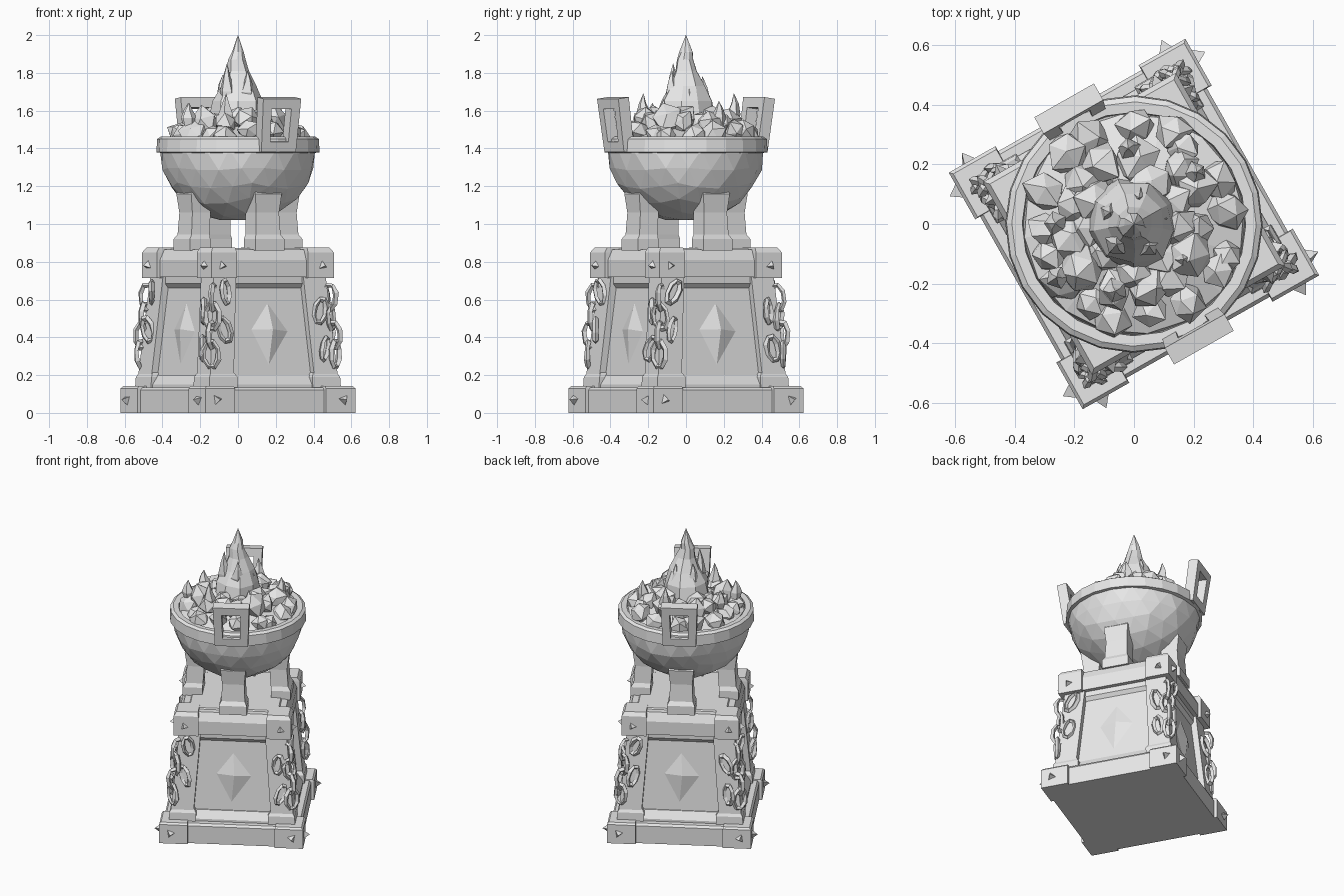
import bpy, bmesh, math, random
from mathutils import Matrix, Vector

random.seed(7)
if "Cube" in bpy.data.objects:
    bpy.data.objects.remove(bpy.data.objects["Cube"])

stone = bpy.data.materials.new("stone_grey")
stone.use_nodes = True
GREY = (0.8, 0.8, 0.8, 1)
stone.diffuse_color = GREY
stone.node_tree.nodes["Principled BSDF"].inputs["Base Color"].default_value = GREY

T = Matrix.Translation


def turn(deg, axis='Z'):
    return Matrix.Rotation(math.radians(deg), 4, axis)


WHOLE = turn(29.5)  # the whole brazier stands turned on its axis


def finish(name, bm, m=Matrix()):
    bmesh.ops.recalc_face_normals(bm, faces=bm.faces)
    me = bpy.data.meshes.new(name)
    bm.to_mesh(me)
    bm.free()
    me.transform(WHOLE @ m)
    me.materials.append(stone)
    ob = bpy.data.objects.new(name, me)
    bpy.context.scene.collection.objects.link(ob)
    return ob


def loft(name, rings, m=Matrix(), closed=False):
    """Skin a list of point rings; ends are capped unless the loop closes."""
    bm = bmesh.new()
    vs = [[bm.verts.new(p) for p in r] for r in rings]
    n = len(vs[0])
    pairs = list(zip(vs, vs[1:])) + ([(vs[-1], vs[0])] if closed else [])
    for a, b in pairs:
        for i in range(n):
            j = (i + 1) % n
            bm.faces.new((a[i], a[j], b[j], b[i]))
    if not closed:
        bm.faces.new(vs[0])
        bm.faces.new(vs[-1])
    return finish(name, bm, m)


def rect(z, hx, hy=None, cx=0, cy=0):
    hy = hx if hy is None else hy
    return [(cx + sx * hx, cy + sy * hy, z) for sx, sy in ((-1, -1), (1, -1), (1, 1), (-1, 1))]


def circle(z, r, n, jitter=0, cx=0, cy=0):
    pts = []
    for i in range(n):
        a = math.tau * i / n
        k = r * (1 + random.uniform(-jitter, jitter))
        pts.append((cx + k * math.cos(a), cy + k * math.sin(a), z))
    return pts


def rock(name, r, m, jitter=0.2):
    bm = bmesh.new()
    bmesh.ops.create_icosphere(bm, subdivisions=1, radius=r)
    for v in bm.verts:
        v.co *= 1 + random.uniform(-jitter, jitter)
    finish(name, bm, m)


def stud(name, r, depth, m):
    """Three-sided spike pointing along -y."""
    bm = bmesh.new()
    bmesh.ops.create_cone(bm, cap_ends=True, segments=3, radius1=r, radius2=0, depth=depth)
    finish(name, bm, m @ turn(90, 'X') @ turn(random.uniform(0, 120)))


def link(name, m, w=0.042, h=0.07, t=0.014):
    """Chain link standing in the xz plane."""
    rings = []
    for i in range(8):
        a = math.tau * (i + 0.5) / 8
        d = Vector((math.cos(a), 0, math.sin(a)))
        c = Vector((w * d.x, 0, h * d.z))
        k = t * random.uniform(0.8, 1.3)
        rings.append([c + d * k, c + Vector((0, k, 0)), c - d * k, c - Vector((0, k, 0))])
    loft(name, rings, m, closed=True)


# Pedestal core: plinth, sloped ledge, tapered body, cap
loft("plinth", [rect(0, .437), rect(.12, .437), rect(.135, .425)])
loft("plinth_ledge", [rect(.13, .39), rect(.15, .39), rect(.2, .357)])
loft("pedestal_body", [rect(.18, .352), rect(.73, .3)])
loft("body_top_moulding", [rect(.66, .306), rect(.685, .325), rect(.73, .325)])
loft("cap", [rect(.72, .352), rect(.81, .352), rect(.865, .325)])
loft("cap_top", [rect(.86, .29), rect(.873, .28)])

# Corner pieces, repeated on four corners
for k in range(4):
    q = turn(90 * k)
    loft("plinth_corner", [rect(z, h, None, -c, -c) for z, h, c in
                           ((0, .09, .366), (.13, .09, .366), (.142, .083, .362))], q)
    loft("pillar_foot", [rect(.13, .085, None, -.315, -.315),
                         rect(.19, .085, None, -.312, -.312),
                         rect(.215, .07, None, -.312, -.312)], q)
    loft("pillar", [rect(.15, .072, None, -.32, -.32), rect(.73, .068, None, -.272, -.272)], q)
    loft("cap_corner", [rect(z, h, None, -c, -c) for z, h, c in
                        ((.715, .078, .294), (.85, .078, .294), (.875, .068, .287))], q)

    # Spikes beside each corner
    for s in (-1, 1):
        stud("plinth_spike", .036, .045, q @ T((s * .385, -.47, .07)))
        stud("cap_spike", .034, .04, q @ T((s * .305, -.383, .78)))

    # Chains wrapped down the pillar edge
    for i in range(4):
        z = .31 + .1 * i
        c = .392 - .085 * (z - .14)
        swing = 90 * (i % 2) + random.uniform(-20, 20)
        link("corner_chain_link", q @ T((-c, -c, z)) @ turn(-45 + swing) @ turn(random.uniform(-12, 12), 'Y'))
        for sx, sy, a in ((.07, -.012, 0), (-.012, .07, 90)):
            if (i + (a > 0)) % 2:
                link("side_chain_link", q @ T((-c + sx, -c + sy, z + .03)) @ turn(a + random.uniform(-35, 35))
                     @ turn(random.uniform(-30, 30), 'Y'), .032, .065)

    # Faceted diamond in the panel
    bm = bmesh.new()
    outline = [bm.verts.new(p) for p in ((0, .0, .19), (.13, 0, .02), (-.01, 0, -.18), (-.12, 0, .03))]
    tip = bm.verts.new((.01, -.035, .03))
    for i in range(4):
        bm.faces.new((outline[i], outline[(i + 1) % 4], tip))
    bm.faces.new(outline)
    finish("panel_diamond", bm, q @ T((0, -.326, .41)) @ turn(-5.4, 'X'))

    # Bowl leg
    loft("bowl_leg", [rect(z, hx, hy, 0, -r) for z, hx, hy, r in
                      ((.86, .088, .062, .28), (.92, .088, .062, .28), (.945, .075, .055, .27),
                       (1.06, .07, .055, .262), (1.16, .08, .06, .27), (1.2, .07, .04, .26))], q)

# Faceted bowl: lower half of a sphere
bm = bmesh.new()
bmesh.ops.create_icosphere(bm, subdivisions=3, radius=.415)
for v in bm.verts:
    v.co *= 1 + random.uniform(-.012, .012)
bmesh.ops.bisect_plane(bm, geom=bm.verts[:] + bm.edges[:] + bm.faces[:], plane_co=(0, 0, 0),
                       plane_no=(0, 0, 1), clear_outer=True)
for v in bm.verts:
    v.co.z = max(v.co.z * .95, -.375)
bmesh.ops.holes_fill(bm, edges=[e for e in bm.edges if e.is_boundary])
finish("bowl", bm, T((0, 0, 1.395)))

# Rim ring and ember bed
loft("bowl_rim", [circle(z, r, 24) for z, r in
                  ((1.375, .40), (1.38, .432), (1.45, .428), (1.462, .41), (1.46, .375), (1.4, .37))],
     closed=True)
loft("ember_bed", [circle(1.40, .38, 16), circle(1.45, .37, 16), circle(1.53, .16, 16)])

# Two upright handles leaning outward
for k in range(2):
    lean = turn(180 * k) @ T((0, -.405, 1.385)) @ turn(8, 'X')
    outer = ((-.105, 0), (.105, 0), (.115, .285), (-.115, .285))
    inner = ((-.055, .055), (.055, .055), (.06, .23), (-.06, .23))
    loft("handle", [[(x, y, z) for x, z in prof] for prof, y in
                    ((outer, -.032), (inner, -.032), (inner, .032), (outer, .032))], lean, closed=True)

# Heap of coals in rings
for count, ring, z, size in ((17, .315, 1.475, .07), (13, .225, 1.53, .075), (9, .15, 1.54, .07)):
    for i in range(count):
        a = 360 * i / count + random.uniform(-7, 7)
        spin = turn(random.uniform(0, 360)) @ turn(random.uniform(0, 360), 'X')
        rock("coal", size * random.uniform(.8, 1.15),
             turn(a) @ T((ring + random.uniform(-.02, .02), 0, z + random.uniform(-.015, .025))) @ spin)

# Central flame, with side tongues
loft("main_flame", [circle(z, r, 9, .1, cx, 0) for z, r, cx in
                    ((1.48, .14, 0), (1.56, .155, 0), (1.65, .138, 0), (1.73, .098, .005),
                     (1.81, .062, 0), (1.87, .045, -.008), (1.91, .035, 0), (2.0, .001, 0))])


def tongue(name, r, h, m):
    loft(name, [circle(0, r * .8, 5, .15), circle(h * .35, r, 5, .15),
                circle(h * .7, r * .5, 5, .1, r * .2), circle(h, .001, 5, 0, r * .1)], m)


for a, z, h in ((200, 1.62, .23), (275, 1.64, .17), (50, 1.6, .18), (125, 1.62, .17), (340, 1.58, .16)):
    tongue("side_flame", .04, h, turn(a) @ T((.085, 0, z)))
for a, r, h in ((225, .23, .17), (65, .25, .17), (10, .27, .13), (150, .26, .12), (295, .2, .14), (185, .31, .12)):
    tongue("small_flame", .04, h, turn(a) @ T((r, 0, 1.52)))
